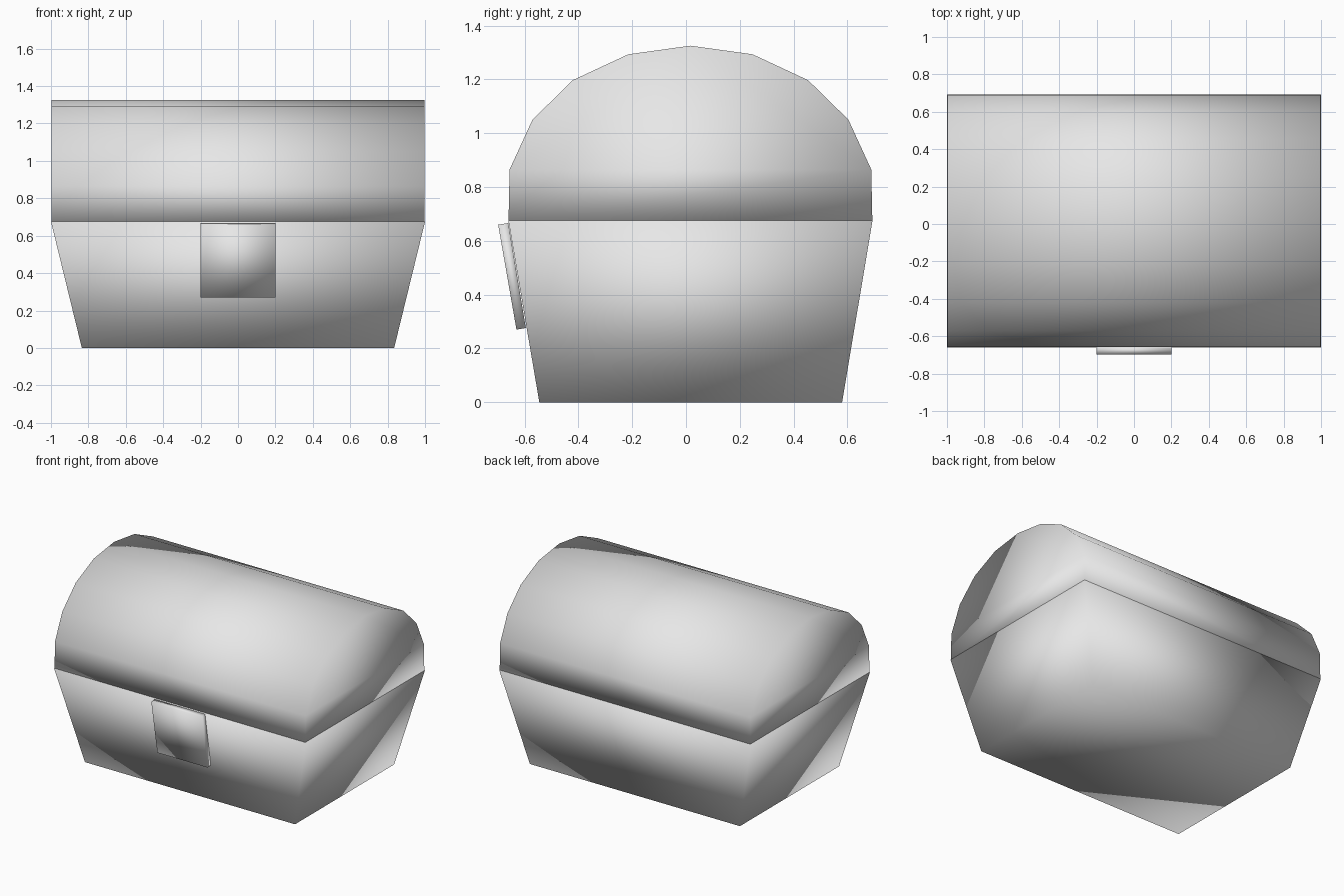
import bpy

if "Cube" in bpy.data.objects:
    bpy.data.objects.remove(bpy.data.objects["Cube"])

# Single flat colour
grey = bpy.data.materials.new("light grey")
grey.diffuse_color = (0.8, 0.8, 0.8, 1)
grey.use_nodes = True
grey.node_tree.nodes["Principled BSDF"].inputs["Base Color"].default_value = grey.diffuse_color


def loft(name, ring_a, ring_b):
    """Closed smooth solid between two matching outlines."""
    n = len(ring_a)
    faces = [tuple(range(n))[::-1], tuple(range(n, 2 * n))]
    faces += [(i, (i + 1) % n, n + (i + 1) % n, n + i) for i in range(n)]
    mesh = bpy.data.meshes.new(name)
    mesh.from_pydata(ring_a + ring_b, [], faces)
    mesh.materials.append(grey)
    mesh.shade_smooth()
    obj = bpy.data.objects.new(name, mesh)
    bpy.context.collection.objects.link(obj)
    return obj


def rectangle(x, y0, y1, z):
    return [(-x, y0, z), (x, y0, z), (x, y1, z), (-x, y1, z)]


def extrude_x(name, profile, x):
    return loft(name, [(-x, y, z) for y, z in profile],
                [(x, y, z) for y, z in profile])


# Tapered chest body
loft("chest_body", rectangle(0.835, -0.545, 0.58, 0),
     rectangle(1.0, -0.66, 0.693, 0.675))

# Rounded lid: half outline mirrored about its centre line
mid = 0.0165
half = [(0.676, 0.675), (0.672, 0.865), (0.587, 1.05),
        (0.437, 1.197), (0.231, 1.293)]
arch = [(mid + y, z) for y, z in half] + [(mid, 1.325)]
arch += [(mid - y, z) for y, z in reversed(half)]
extrude_x("rounded_lid", arch, 0.996)

# Tilted latch plate on the front
extrude_x("front_latch", [(-0.63, 0.27), (-0.595, 0.276),
                          (-0.66, 0.666), (-0.698, 0.66)], 0.2)
